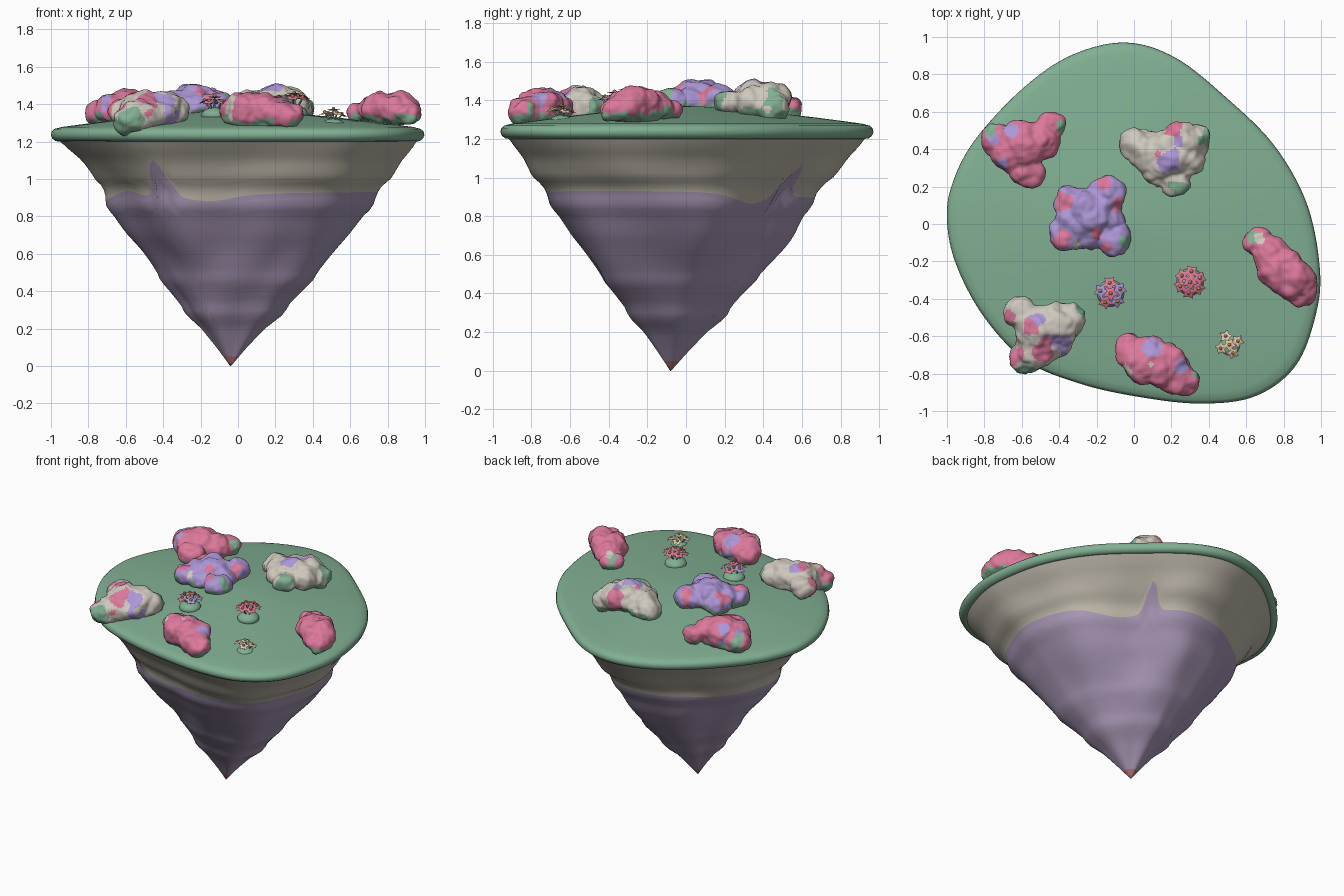
import bpy, bmesh, math, random
from mathutils import Vector, Matrix, noise

random.seed(4)
if "Cube" in bpy.data.objects:
    bpy.data.objects.remove(bpy.data.objects["Cube"])

COLOURS = {
    "grass green": (.22, .43, .29), "sandy stone": (.5, .46, .39),
    "mauve rock": (.38, .3, .45), "red tip": (.45, .16, .17),
    "blossom pink": (.72, .19, .33), "blossom violet": (.42, .31, .68),
    "blossom ivory": (.62, .58, .51), "flower cream": (.78, .57, .42),
    "pollen yellow": (.8, .47, .08),
}
MATS = {}
for label, rgb in COLOURS.items():
    m = bpy.data.materials.new(label)
    m.use_nodes = True
    m.diffuse_color = (*rgb, 1)
    m.node_tree.nodes["Principled BSDF"].inputs["Base Color"].default_value = (*rgb, 1)
    MATS[label] = m


def add_object(name, bm, labels):
    mesh = bpy.data.meshes.new(name)
    bm.to_mesh(mesh)
    bm.free()
    for label in labels:
        mesh.materials.append(MATS[label])
    obj = bpy.data.objects.new(name, mesh)
    bpy.context.scene.collection.objects.link(obj)
    return obj


# Shared rounded outline of the island, counter-clockwise
COAST = [(.99, -.2), (.92, .12), (.75, .42), (.5, .67), (.22, .89), (-.05, .97),
         (-.34, .9), (-.6, .72), (-.85, .45), (-.97, .22), (-1, .02), (-.95, -.22),
         (-.8, -.5), (-.58, -.73), (-.3, -.85), (0, -.92), (.35, -.96), (.65, -.92),
         (.87, -.75), (.98, -.45)]


def smooth_loop(points, steps):
    pts = [Vector(p) for p in points]
    out = []
    for i in range(len(pts)):
        a, b, c, d = (pts[(i + k) % len(pts)] for k in (-1, 0, 1, 2))
        for s in range(steps):
            t = s / steps
            out.append(.5 * (2 * b + (c - a) * t + (2 * a - 5 * b + 4 * c - d) * t ** 2
                             + (3 * b - a - 3 * c + d) * t ** 3))
    return out


OUTLINE = smooth_loop(COAST, 10)
APEX = Vector((-.04, -.08))


def bridge(bm, rings, materials):
    n = len(OUTLINE)
    for r in range(len(rings) - 1):
        for i in range(n):
            j = (i + 1) % n
            f = bm.faces.new((rings[r][i], rings[r][j], rings[r + 1][j], rings[r + 1][i]))
            f.material_index = materials[r]


# Hanging rock: craggy cone with a wavy colour boundary
PROFILE = [(0, .002), (.1, .08), (.2, .165), (.28, .26), (.33, .285), (.4, .35), (.46, .41),
           (.5, .43), (.6, .505), (.7, .585), (.8, .645), (.85, .69), (.92, .71),
           (.96, .735), (1, .785), (1.1, .86), (1.16, .92), (1.22, .97)]


def width_at(z):
    for (z0, w0), (z1, w1) in zip(PROFILE, PROFILE[1:]):
        if z <= z1:
            return w0 + (w1 - w0) * (z - z0) / (z1 - z0)
    return PROFILE[-1][1]


def bell(angle, centre, width):
    d = (angle - centre + 180) % 360 - 180
    return math.exp(-(d / width) ** 2)


def boundary(a):
    return (.905 + .025 * math.cos(math.radians(a + 30)) + .2 * bell(a, 235, 5)
            + .17 * bell(a, 61, 4) - .05 * bell(a, 37, 17) - .03 * bell(a, 258, 14)
            + .045 * bell(a, 205, 16))


def rock_vert(bm, p, z):
    w = width_at(z)
    a = math.degrees(math.atan2(p.y, p.x))
    q = p.normalized() * 1.8
    fade = min(1, z * 1.6) * min(1, max(0, (1.22 - z) * 5))
    w += .055 * fade * noise.noise(Vector((q.x, q.y, z * 3)))
    # the mass leans: fuller to one side, pinched along a diagonal
    w += fade * (.035 * bell(a, -15, 28) - .03 * bell(a, 45, 22) - .03 * bell(a, 200, 32))
    xy = p * w + APEX * (1 - w) ** 2
    return bm.verts.new((xy.x, xy.y, z))


bm = bmesh.new()
LOW, HIGH = 28, 12
angles = [math.degrees(math.atan2(p.y, p.x)) for p in OUTLINE]
rings = [[rock_vert(bm, p, z) for p in OUTLINE] for z in (0, .025, .05)]
for k in range(1, LOW + 1):
    rings.append([rock_vert(bm, p, .05 + (boundary(a) - .05) * k / LOW)
                  for p, a in zip(OUTLINE, angles)])
for k in range(1, HIGH + 1):
    rings.append([rock_vert(bm, p, boundary(a) + (1.22 - boundary(a)) * k / HIGH)
                  for p, a in zip(OUTLINE, angles)])
bridge(bm, rings, [2] * 2 + [1] * LOW + [0] * HIGH)
bm.faces.new(rings[0][::-1]).material_index = 2
rock = add_object("hanging_rock", bm, ["sandy stone", "mauve rock", "red tip"])
rock.data.shade_smooth()

# Grass cap: rounded lip and gentle dome
bm = bmesh.new()
LIP = [(.93, 1.21), (.955, 1.2), (.975, 1.203), (.992, 1.216), (1, 1.235), (.995, 1.255),
       (.98, 1.268)]
DOME = [(s, 1.37 - .1 * s ** 1.4) for s in (.94, .85, .7, .55, .4, .25, .1, .02)]
rings = [[bm.verts.new((p.x * s, p.y * s, z)) for p in OUTLINE] for s, z in LIP + DOME]
bridge(bm, rings, [0] * len(rings))
bm.faces.new(rings[-1])
cap = add_object("grass_cap", bm, ["grass green"])
cap.data.shade_smooth()

# Blossom bushes: fused lumps, with colour patches (x, y, radius, colour)
BUSH = ["blossom pink", "blossom violet", "blossom ivory", "grass green"]
PINK, VIOLET, IVORY, GREEN = range(4)


def bush(name, base, main, lobes, patches):
    bm = bmesh.new()
    for x, y, z, r in lobes:
        place = Matrix.Translation((x, y, z)) @ Matrix.Diagonal((1, 1, .8, 1))
        bmesh.ops.create_icosphere(bm, subdivisions=3, radius=r, matrix=place)
    obj = add_object(name, bm, BUSH)
    fuse = obj.modifiers.new("fuse", "REMESH")
    fuse.mode = "VOXEL"
    fuse.voxel_size = .011
    obj.modifiers.new("soften", "SMOOTH").iterations = 6
    bpy.context.view_layer.update()
    fused = bpy.data.meshes.new_from_object(obj.evaluated_get(bpy.context.evaluated_depsgraph_get()))
    obj.modifiers.clear()
    obj.data = fused
    fused.materials.clear()
    for label in BUSH:
        fused.materials.append(MATS[label])
    normals = [v.normal.copy() for v in fused.vertices]
    for v, n in zip(fused.vertices, normals):
        v.co += n * (.006 + .022 * noise.noise(v.co * 13) + .007 * noise.noise(v.co * 32))
    for f in fused.polygons:
        c = f.center
        wobble = noise.noise(c * 16)
        f.material_index = main
        for x, y, r, colour in patches:
            if math.hypot(c.x - x, c.y - y) < r * (1 + .8 * wobble):
                f.material_index = colour
        if c.z < base + .035 + .06 * wobble:
            f.material_index = GREEN
    fused.shade_smooth()


bush("bush_back_right", 1.29, PINK,
     [(-.73, .46, 1.35, .085), (-.44, .53, 1.36, .075), (-.57, .28, 1.36, .085),
      (-.6, .42, 1.37, .13), (-.5, .45, 1.37, .1), (-.65, .39, 1.37, .11)],
     [(-.66, .5, .04, VIOLET), (-.75, .46, .03, VIOLET), (-.77, .53, .05, GREEN),
      (-.38, .52, .035, GREEN), (-.7, .33, .03, VIOLET)])
bush("bush_back_left", 1.32, IVORY,
     [(.02, .43, 1.37, .09), (.33, .45, 1.37, .085), (.21, .24, 1.38, .085),
      (.18, .37, 1.4, .13), (.09, .38, 1.38, .11), (.26, .43, 1.4, .11),
      (.27, .35, 1.39, .1), (.14, .29, 1.38, .09)],
     [(.19, .35, .065, VIOLET), (.24, .44, .03, VIOLET), (.2, .51, .045, PINK),
      (.13, .38, .025, PINK), (.24, .17, .05, GREEN), (.4, .46, .05, GREEN)])
bush("bush_middle", 1.34, VIOLET,
     [(-.34, .11, 1.39, .09), (-.15, .16, 1.4, .095), (-.36, -.05, 1.39, .085),
      (-.11, -.08, 1.39, .09), (-.24, .05, 1.4, .13), (-.19, .1, 1.41, .09),
      (-.32, .03, 1.39, .1), (-.15, .03, 1.39, .095), (-.24, -.05, 1.38, .085)],
     [(-.38, .12, .045, PINK), (-.16, .22, .04, PINK), (-.38, -.08, .045, PINK),
      (-.04, -.1, .035, GREEN), (-.09, .1, .04, PINK), (-.19, -.05, .03, PINK),
      (-.31, -.1, .025, IVORY), (-.15, -.13, .03, PINK)])
bush("bush_left", 1.3, PINK,
     [(.66, -.1, 1.35, .07), (.73, -.17, 1.37, .1), (.79, -.24, 1.37, .12),
      (.85, -.29, 1.37, .11), (.9, -.37, 1.35, .075)],
     [(.63, -.07, .035, GREEN), (.67, -.08, .025, IVORY)])
bush("bush_front", 1.28, PINK,
     [(-.02, -.68, 1.36, .085), (.06, -.73, 1.36, .125), (.15, -.75, 1.36, .125),
      (.22, -.81, 1.35, .095), (.28, -.84, 1.34, .075), (.1, -.68, 1.36, .08)],
     [(.1, -.65, .055, VIOLET), (.25, -.76, .035, VIOLET), (.09, -.75, .015, IVORY),
      (-.05, -.79, .035, IVORY), (.34, -.8, .025, GREEN)])
bush("bush_front_right", 1.26, IVORY,
     [(-.61, -.47, 1.36, .085), (-.34, -.51, 1.36, .085), (-.58, -.72, 1.31, .085),
      (-.51, -.57, 1.36, .13), (-.42, -.54, 1.37, .12), (-.52, -.66, 1.34, .11),
      (-.42, -.62, 1.35, .085)],
     [(-.39, -.64, .06, VIOLET), (-.52, -.51, .04, VIOLET), (-.48, -.68, .06, PINK),
      (-.63, -.7, .05, PINK), (-.67, -.49, .04, PINK), (-.55, -.55, .04, PINK),
      (-.58, -.8, .05, GREEN), (-.27, -.46, .04, GREEN)])


# Flower clumps: leafy mound, stems, pointed five-petal flowers
def flower(bm, place, size, colour):
    hubs = [bm.verts.new(place @ Vector((0, 0, h))) for h in (.006, -.006)]
    rim = []
    for k in range(10):
        r = size * (1 if k % 2 else .6)
        a = math.pi * k / 5
        rim.append(bm.verts.new(place @ Vector((r * math.cos(a), r * math.sin(a), 0))))
    for k in range(10):
        a, b = rim[k], rim[(k + 1) % 10]
        for corners in ((hubs[0], a, b), (hubs[1], b, a)):
            bm.faces.new(corners).material_index = colour
    centre = bmesh.ops.create_icosphere(bm, subdivisions=2, radius=size * .24,
                                        matrix=place @ Matrix.Translation((0, 0, .006)))
    for v in centre["verts"]:
        for f in v.link_faces:
            f.material_index = 3


def clump(name, x, y, z, radius, rise, count, petals):
    bm = bmesh.new()
    mound = Matrix.Translation((x, y, z)) @ Matrix.Diagonal((1, 1, .6, 1))
    bmesh.ops.create_icosphere(bm, subdivisions=3, radius=radius * .85, matrix=mound)
    root = Vector((x, y, z))
    for k in range(count + 1):
        a = k * math.tau / count + .4
        middle = k == count
        lean = 0 if middle else .4
        reach = 0 if middle else radius * .64
        top = root + Vector((reach * math.cos(a), reach * math.sin(a),
                             rise * (1 if middle else .78) + random.uniform(-.006, .006)))
        stem = top - root
        place = Matrix.Translation((top + root) / 2) @ stem.to_track_quat("Z", "Y").to_matrix().to_4x4()
        bmesh.ops.create_cone(bm, segments=5, radius1=.006, radius2=.004,
                              depth=stem.length, matrix=place)
        tilt = (Matrix.Translation(top) @ Matrix.Rotation(a, 4, "Z")
                @ Matrix.Rotation(lean, 4, "Y"))
        flower(bm, tilt, radius * .5, 1 + k % 2)
    add_object(name, bm, ["grass green", *petals, "pollen yellow"])


clump("flowers_middle", -.125, -.37, 1.34, .085, .1, 5, ["blossom violet", "blossom pink"])
clump("flowers_left", .3, -.31, 1.35, .085, .11, 6, ["blossom pink", "blossom pink"])
clump("flowers_front", .51, -.645, 1.285, .075, .082, 4, ["flower cream", "flower cream"])
